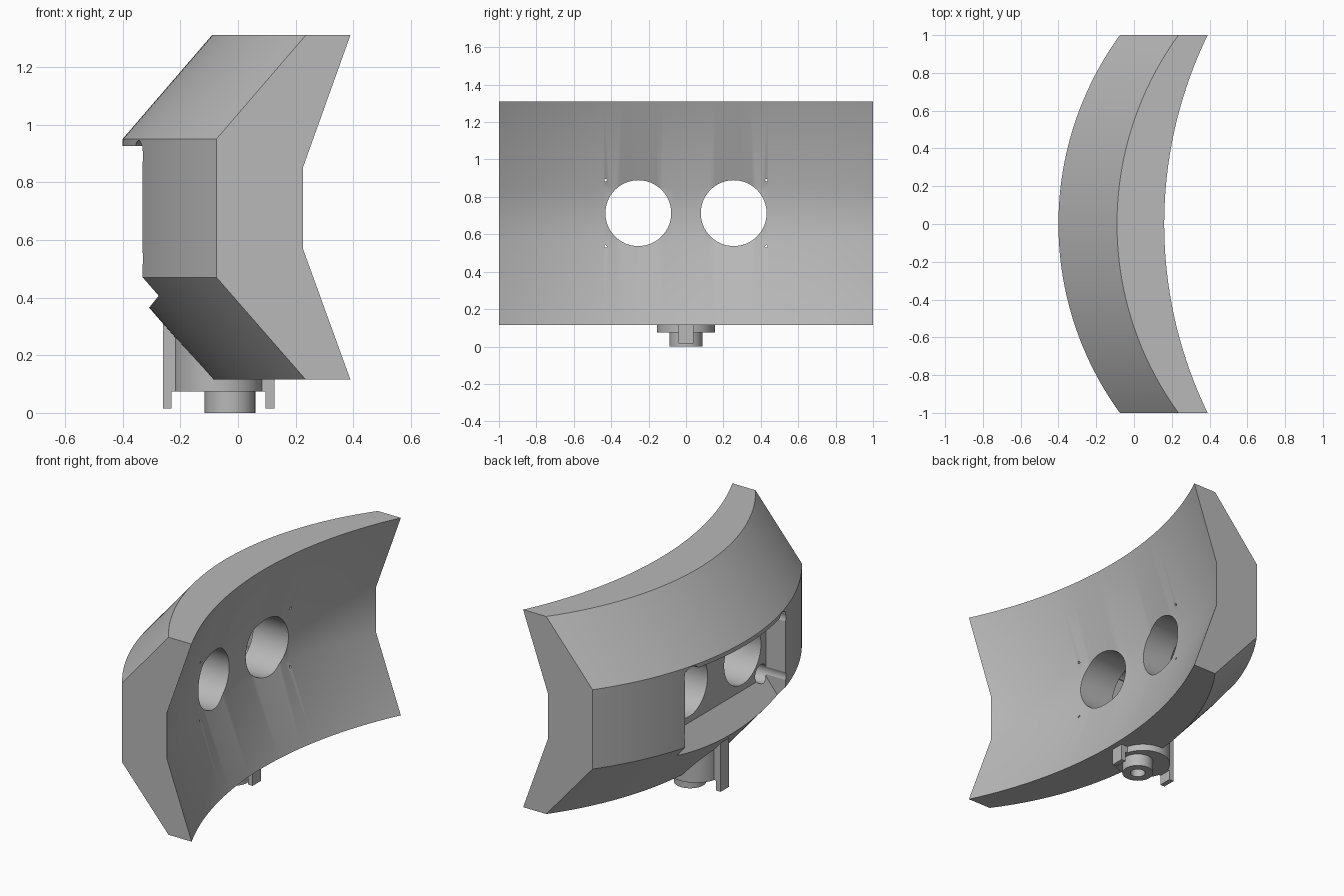
import bpy, bmesh, math
from mathutils import Matrix

if "Cube" in bpy.data.objects:
    bpy.data.objects.remove(bpy.data.objects["Cube"], do_unlink=True)

grey = bpy.data.materials.new("plain grey")
grey.use_nodes = True
colour = (0.48, 0.48, 0.48, 1)
grey.diffuse_color = colour
grey.node_tree.nodes["Principled BSDF"].inputs["Base Color"].default_value = colour


def finish(name, bm):
    bmesh.ops.recalc_face_normals(bm, faces=bm.faces)
    mesh = bpy.data.meshes.new(name)
    bm.to_mesh(mesh)
    bm.free()
    mesh.materials.append(grey)
    obj = bpy.data.objects.new(name, mesh)
    bpy.context.collection.objects.link(obj)
    return obj


def loft(name, rings):
    """Skin a list of closed rings and cap both ends."""
    bm = bmesh.new()
    rows = [[bm.verts.new(p) for p in ring] for ring in rings]
    for a, b in zip(rows, rows[1:]):
        for i in range(len(a)):
            j = (i + 1) % len(a)
            bm.faces.new((a[i], a[j], b[j], b[i]))
    bm.faces.new(rows[0])
    bm.faces.new(rows[-1])
    return finish(name, bm)


def cylinder(name, centre, radius, depth, axis="Z", sides=64):
    bm = bmesh.new()
    turn = Matrix.Rotation(math.pi / 2, 4, "Y") if axis == "X" else Matrix()
    bmesh.ops.create_cone(bm, cap_ends=True, segments=sides, radius1=radius,
                          radius2=radius, depth=depth,
                          matrix=Matrix.Translation(centre) @ turn)
    return finish(name, bm)


def box(name, low, high):
    bm = bmesh.new()
    bmesh.ops.create_cube(bm, size=1)
    for v in bm.verts:
        v.co = [(l + h) / 2 + c * (h - l) for c, l, h in zip(v.co, low, high)]
    return finish(name, bm)


def cut(obj, cutter):
    mod = obj.modifiers.new("cut", "BOOLEAN")
    mod.operation = "DIFFERENCE"
    mod.solver = "EXACT"
    mod.object = cutter
    bpy.context.view_layer.objects.active = obj
    bpy.ops.object.modifier_apply(modifier=mod.name)
    bpy.data.objects.remove(cutter, do_unlink=True)


def smooth(obj):
    bpy.ops.object.select_all(action="DESELECT")
    obj.select_set(True)
    bpy.context.view_layer.objects.active = obj
    bpy.ops.object.shade_smooth_by_angle(angle=math.radians(25))


def bow(y, radius):
    return radius - math.sqrt(radius * radius - y * y)


# Curved shell: angular outer and inner faces bowed by different radii
OUTER = [(-0.09, 0.115), (-0.40, 0.47), (-0.40, 0.95), (-0.09, 1.31)]
INNER = [(0.16, 1.31), (-0.005, 0.85), (-0.005, 0.57), (0.16, 0.115)]
STEPS = 64
rings = []
for k in range(STEPS + 1):
    y = -1 + 2 * k / STEPS
    rings.append([(x + bow(y, 1.70), y, z) for x, z in OUTER]
                 + [(x + bow(y, 2.29), y, z) for x, z in INNER])
shell = loft("curved_shell", rings)

# Rear pocket with a sloping floor
POCKET = [(-0.20, 0.50), (-0.20, 0.925), (-0.60, 0.925), (-0.60, 0.0)]
cut(shell, loft("pocket_cutter", [[(x, y, z) for x, z in POCKET] for y in (-0.48, 0.48)]))

# Round openings, corner bores and pin holes
for side in (-1, 1):
    cut(shell, cylinder("opening_cutter", (0, side * 0.255, 0.713), 0.176, 2, "X"))
    for z in (0.535, 0.89):
        cut(shell, cylinder("bore_cutter", (-0.37, side * 0.43, z), 0.055, 0.5, "X", 32))
        cut(shell, cylinder("pin_cutter", (0, side * 0.43, z), 0.007, 2, "X", 12))
smooth(shell)

# Mount under the shell: round base, two keys and a hollow spigot
CX = -0.067
smooth(cylinder("mount_base", (CX, 0, 0.17), 0.155, 0.19))
box("mount_bar", (CX - 0.193, -0.04, 0.075), (CX + 0.193, 0.04, 0.14))
box("outer_key", (CX - 0.193, -0.04, 0.015), (CX - 0.163, 0.04, 0.12))
box("inner_key", (CX + 0.163, -0.04, 0.015), (CX + 0.193, 0.04, 0.12))
box("outer_column", (CX - 0.193, -0.04, 0.1), (CX - 0.1, 0.04, 0.315))
spigot = cylinder("spigot", (-0.028, 0, 0.045), 0.088, 0.09)
cut(spigot, cylinder("spigot_cutter", (-0.028, 0, 0.02), 0.042, 0.1, "Z", 32))
smooth(spigot)
